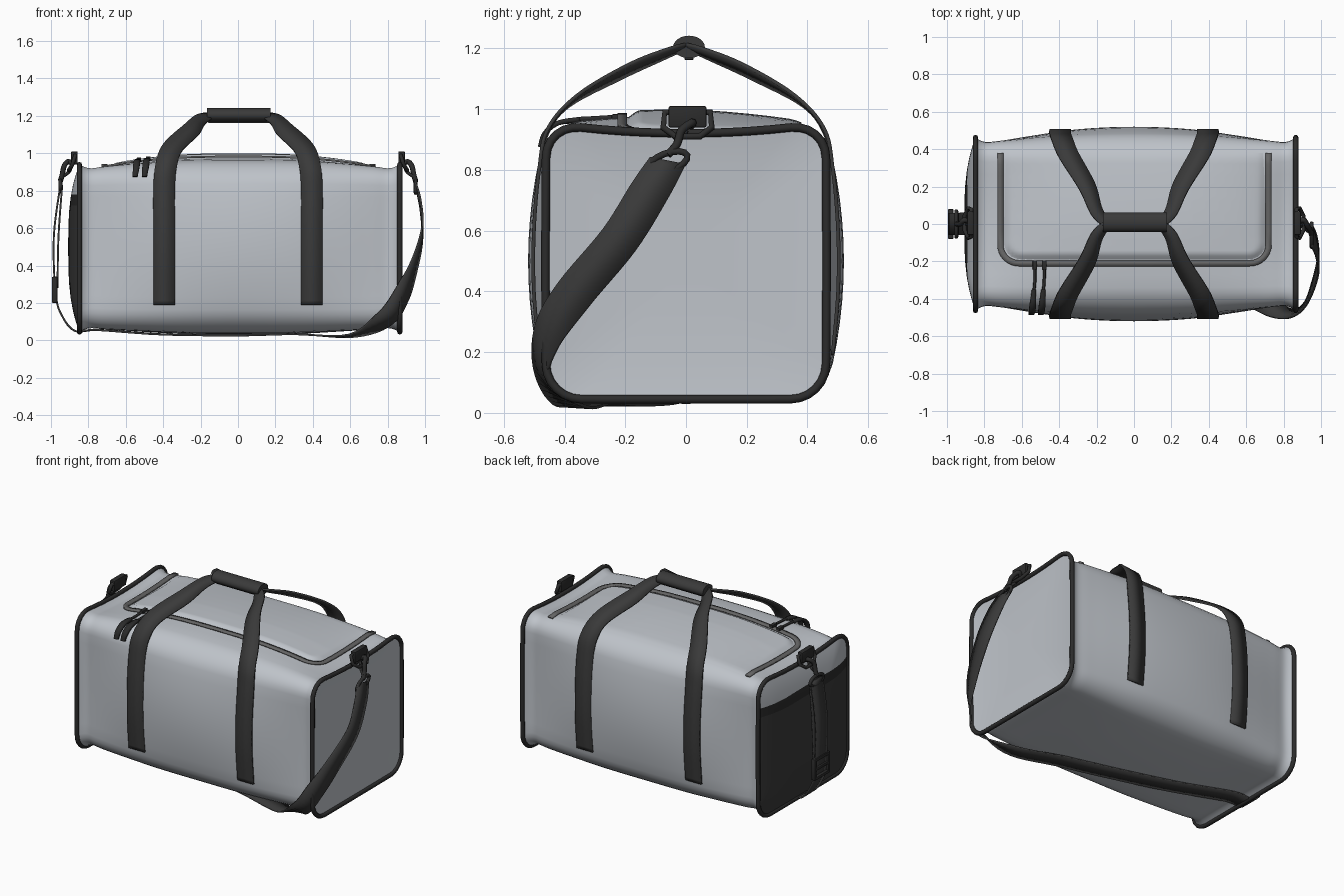
import bpy, bmesh
from math import pi, sin, cos, hypot, radians
from mathutils import Vector, Matrix
from mathutils.bvhtree import BVHTree

if "Cube" in bpy.data.objects:
    bpy.data.objects.remove(bpy.data.objects["Cube"])


def material(name, r, g, b):
    m = bpy.data.materials.new(name)
    m.use_nodes = True
    m.diffuse_color = (r, g, b, 1)
    m.node_tree.nodes["Principled BSDF"].inputs["Base Color"].default_value = (r, g, b, 1)
    return m


FABRIC = material("light grey fabric", .52, .55, .59)
WEBBING = material("charcoal webbing", .042, .042, .042)
ZIP = material("zip grey", .13, .13, .13)
TRIM = material("black trim", .025, .025, .025)


def add(name, bm, *mats, angle=40):
    bmesh.ops.recalc_face_normals(bm, faces=bm.faces)
    mesh = bpy.data.meshes.new(name)
    bm.to_mesh(mesh)
    bm.free()
    for m in mats:
        mesh.materials.append(m)
    mesh.shade_smooth()
    mesh.set_sharp_from_angle(angle=radians(angle))
    ob = bpy.data.objects.new(name, mesh)
    bpy.context.collection.objects.link(ob)
    return ob


def loft(rows, closed=False, cap=False):
    bm = bmesh.new()
    vs = [[bm.verts.new(p) for p in row] for row in rows]
    n = len(vs[0])
    for a, b in zip(vs, vs[1:]):
        for i in range(n if closed else n - 1):
            j = (i + 1) % n
            bm.faces.new((a[i], a[j], b[j], b[i]))
    if cap:
        bm.faces.new(vs[-1])
    return bm


def smooth(pts, n=6):
    """Catmull-Rom interpolation of equal-length tuples."""
    out = []
    for i in range(len(pts) - 1):
        p0, p1, p2, p3 = (pts[max(i - 1, 0)], pts[i], pts[i + 1], pts[min(i + 2, len(pts) - 1)])
        for k in range(n):
            t = k / n
            out.append(tuple(b + .5 * t * (c - a + t * (2*a - 5*b + 4*c - d + t * (3*(b - c) + d - a)))
                             for a, b, c, d in zip(p0, p1, p2, p3)))
    return out + [tuple(pts[-1])]


def ribbon(name, path, mat, thick=.01):
    """Path rows: x, y, z, width, side vector."""
    rows = []
    for row in path:
        p, half = Vector(row[:3]), Vector(row[4:]).normalized() * row[3] / 2
        rows.append((p - half, p + half))
    ob = add(name, loft(rows), mat)
    mod = ob.modifiers.new("thickness", "SOLIDIFY")
    mod.thickness, mod.offset = thick, 0
    return ob


def tube(name, pts, radius, mat, cyclic=False):
    cu = bpy.data.curves.new(name, "CURVE")
    cu.dimensions, cu.bevel_depth, cu.bevel_resolution = "3D", radius, 2
    cu.use_fill_caps = True
    sp = cu.splines.new("POLY")
    sp.points.add(len(pts) - 1)
    for q, p in zip(sp.points, pts):
        q.co = (*p, 1)
    sp.use_cyclic_u, sp.use_smooth = cyclic, True
    cu.materials.append(mat)
    ob = bpy.data.objects.new(name, cu)
    bpy.context.collection.objects.link(ob)


def box(name, loc, size, mat, bevel=.006):
    bm = bmesh.new()
    bmesh.ops.create_cube(bm, size=1, matrix=Matrix.LocRotScale(Vector(loc), None, Vector(size)))
    bmesh.ops.bevel(bm, geom=bm.edges[:], offset=bevel, segments=2, affect="EDGES", profile=.5)
    return add(name, bm, mat)


# Rounded square outline shared by body, ends and piping
outline = []
for q in range(4):
    corner = [(.75 + .25 * cos(i * pi / 12), .75 + .25 * sin(i * pi / 12)) for i in range(7)]
    side = [(.75 - .15 * i, 1) for i in range(1, 10)]
    turn = Matrix.Rotation(q * pi / 2, 2)
    outline += [turn @ Vector(p) for p in corner + side]


def ring(x, bulge, scale, sag):
    pts = []
    for u, v in outline:
        y = u * scale * (.455 + .065 * bulge * (1 - v * v))
        lift = .03 * bulge - .035 * sag if v > 0 else -.02 * bulge
        pts.append(Vector((x, y, .5 + .45 * v * scale + lift * abs(v) * (1 - u * u))))
    return pts


# Main body: x, bulge, scale, sag
half = [(0, 1, 1, 0), (.3, .8, 1, 0), (.55, .35, .99, .2), (.72, 0, .98, .7),
        (.81, -.1, .97, 1), (.865, .05, 1.01, 1)]
sections = [(-x * .98, b, s, g) for x, b, s, g in half[:0:-1]] + half
body = add("bag_body", loft([ring(*s) for s in smooth(sections, 5)], closed=True), FABRIC, angle=60)
bpy.context.view_layer.update()
tree = BVHTree.FromObject(body, bpy.context.evaluated_depsgraph_get())


def hit(origin, direction):
    return tree.ray_cast(Vector(origin), Vector(direction))[0]


def top(x, y):
    return hit((x, y, 2), (0, 0, -1)).z


# End panels with piping; the right-hand one carries a dark pocket
for name, sec, dome in (("left", sections[-1], -.02), ("right", sections[0], -.06)):
    edge = ring(*sec)
    mid = Vector((sec[0], 0, .5))
    rows = []
    for r in (1, .93, .85, .75, .6, .45, .3, .15, .05):
        rows.append([mid + (p - mid) * r + Vector((dome * (1 - r ** 3), 0, 0)) for p in edge])
    bm = loft(rows, closed=True, cap=True)
    if name == "right":
        for z in (.72, .78):
            bmesh.ops.bisect_plane(bm, geom=bm.verts[:] + bm.edges[:] + bm.faces[:],
                                   plane_co=(0, 0, z), plane_no=(0, 0, 1))
        for f in bm.faces:
            z = f.calc_center_median().z
            f.material_index = 1 if z < .72 else 2 if z < .78 else 0
    add(name + "_end_panel", bm, FABRIC, WEBBING, TRIM)
    tube(name + "_piping", edge, .014, TRIM, cyclic=True)

# Raised lid on the top
rows = []
for i in range(73):
    x = -.71 + 1.43 * i / 72
    row = []
    for j in range(41):
        y = -.2 + .58 * j / 40
        a, b = abs(x - .005) - .61, -y - .1
        d = .1 - hypot(max(a, 0), max(b, 0)) - min(max(a, b), 0)
        h = min(1, max(0, d / .04))
        fade = 1 - min(1, max(0, y / .38))
        row.append((x, y, top(x, y) - .008 * (1 - h) + h * (.004 + .016 * fade)))
    rows.append(row)
add("lid", loft(rows), FABRIC, angle=60)

# Zip tape in a U around the lid
track = [(.72, .38 - .06 * i, 1, 0) for i in range(8)]
track += [(.62 + .1 * cos(a), -.11 - .1 * sin(a), cos(a), -sin(a)) for a in (i * pi / 16 for i in range(1, 9))]
track += [(.6 - .1 * i, -.21, 0, -1) for i in range(6)]
track += [(-x + .005, y, -u, v) for x, y, u, v in track[::-1]]
ribbon("zip_tape", [(x, y, top(x, y) + .009, .032, u, v, 0) for x, y, u, v in track], ZIP)

# Zip pulls hanging over the front edge
for i, x in enumerate((-.53, -.48)):
    z = top(x, -.21)
    box(f"zip_slider_{i}", (x, -.22, z + .018), (.025, .05, .022), TRIM, .005)
    tube(f"zip_cord_{i}", smooth([(x, -.22, z + .02), (x, -.3, z + .015), (x - .005, -.36, z + .012)]), .008, TRIM)
    pull = [(x - .005, -.35, z + .012, .022, 1, 0, 0), (x - .01, -.42, .955, .034, 1, 0, 0),
            (x - .015, -.465, .92, .034, 1, 0, 0), (x - .02, -.48, .875, .026, 1, 0, 0)]
    ribbon(f"zip_pull_{i}", smooth(pull), TRIM, .016)

# Carry handles: sewn to the sides, meeting under the grip
sewn = [(.395, hit((.395, -2, z), (0, 1, 0)).y - .007, z, .115, 1, 0, 0) for z in (.19, .4, .6, .8)]
free = [(.385, -.455, .93, .115, 1, 0, .1), (.35, -.37, 1.03, .11, .85, .25, .3),
        (.25, -.2, 1.125, .1, .75, .3, .45), (.2, -.07, 1.18, .08, .6, .5, .5), (.15, -.01, 1.2, .06, .2, .8, .5)]
strap = smooth(sewn + free)
for sx, a in ((1, "left"), (-1, "right")):
    for sy, b in ((1, "front"), (-1, "back")):
        ribbon(f"{b}_{a}_handle", [(x * sx, y * sy, z, w, u * sx, v * sy, t) for x, y, z, w, u, v, t in strap],
               WEBBING, .012)
bm = bmesh.new()
bmesh.ops.create_cone(bm, cap_ends=True, segments=24, radius1=1, radius2=1, depth=.34)
bmesh.ops.transform(bm, verts=bm.verts, matrix=Matrix.Translation((.005, .01, 1.205))
                    @ Matrix.Diagonal((1, .052, .037, 1)) @ Matrix.Rotation(pi / 2, 4, "Y"))
add("handle_grip", bm, WEBBING)
box("grip_seam", (.005, .01, 1.168), (.33, .03, .012), TRIM, .004)

# Shoulder strap: down the left end, under the bag and up the right end
under = [(x, y, hit((x, y, -1), (0, 0, 1)).z - .008, .12, .2, 1, 0)
         for x, y in ((.3, -.3), (0, -.21), (-.4, -.1), (-.75, -.01))]
front_run = [(.95, -.06, .83, .12, 0, 1, -.2), (.975, -.12, .73, .13, 0, .9, -.4), (.985, -.22, .57, .13, 0, .8, -.6),
             (.94, -.37, .39, .13, .15, .75, -.6), (.88, -.46, .25, .12, .4, .5, -.6),
             (.79, -.475, .12, .11, .6, .4, -.5), (.61, -.38, .025, .12, .3, 1, -.1)]
back_run = [(-.87, 0, .05, .12, 0, 1, 0), (-.94, 0, .13, .12, 0, 1, 0), (-.975, 0, .25, .12, 0, 1, 0),
            (-.985, 0, .55, .12, 0, 1, 0), (-.95, 0, .83, .12, 0, 1, 0)]
ribbon("shoulder_strap", smooth(front_run + under + back_run), WEBBING)
ribbon("strap_return", smooth([(-.94, 0, .83, .12, 0, 1, 0), (-.96, 0, .55, .12, 0, 1, 0),
                               (-.965, 0, .28, .12, 0, 1, 0)]), WEBBING)
for i, z in enumerate((.21, .27, .33)):
    box(f"slider_bar_{i}", (-.98, 0, z), (.03, .15, .02), TRIM)
for y in (-.07, .07):
    box("slider_side", (-.98, y, .27), (.03, .02, .14), TRIM)

# Strap clips: tab, ring, hook and strap loop at each end
for s, name, y in ((1, "left", -.06), (-1, "right", 0)):
    box(name + "_tab", (s * .875, .005, .975), (.035, .125, .07), TRIM)
    dee = [(.87, -.07, .99), (.885, -.075, .94), (.905, -.035, .91),
           (.905, .045, .91), (.885, .085, .94), (.87, .08, .99)]
    tube(name + "_dee_ring", [(s * a, b, c) for a, b, c in dee], .011, TRIM, cyclic=True)
    hook = smooth([(.885, .015, .945), (.91, .02, .955), (.93, y / 4, .93), (.94, y / 2, .885), (.95, y, .85)])
    tube(name + "_hook", [(s * a, b, c) for a, b, c in hook], .014, TRIM)
    gate = smooth([(.89, .0, .93), (.905, y / 3, .9), (.945, y * .8, .87)])
    tube(name + "_hook_gate", [(s * a, b, c) for a, b, c in gate], .009, TRIM)
    tilt = Matrix.Rotation(.35 if y else 0, 3, "X")
    loop = [Vector((.95 * s, y, .825)) + tilt @ Vector((0, .068 * cos(a), .03 * sin(a)))
            for a in (i * pi / 8 for i in range(16))]
    tube(name + "_strap_loop", loop, .011, TRIM, cyclic=True)
